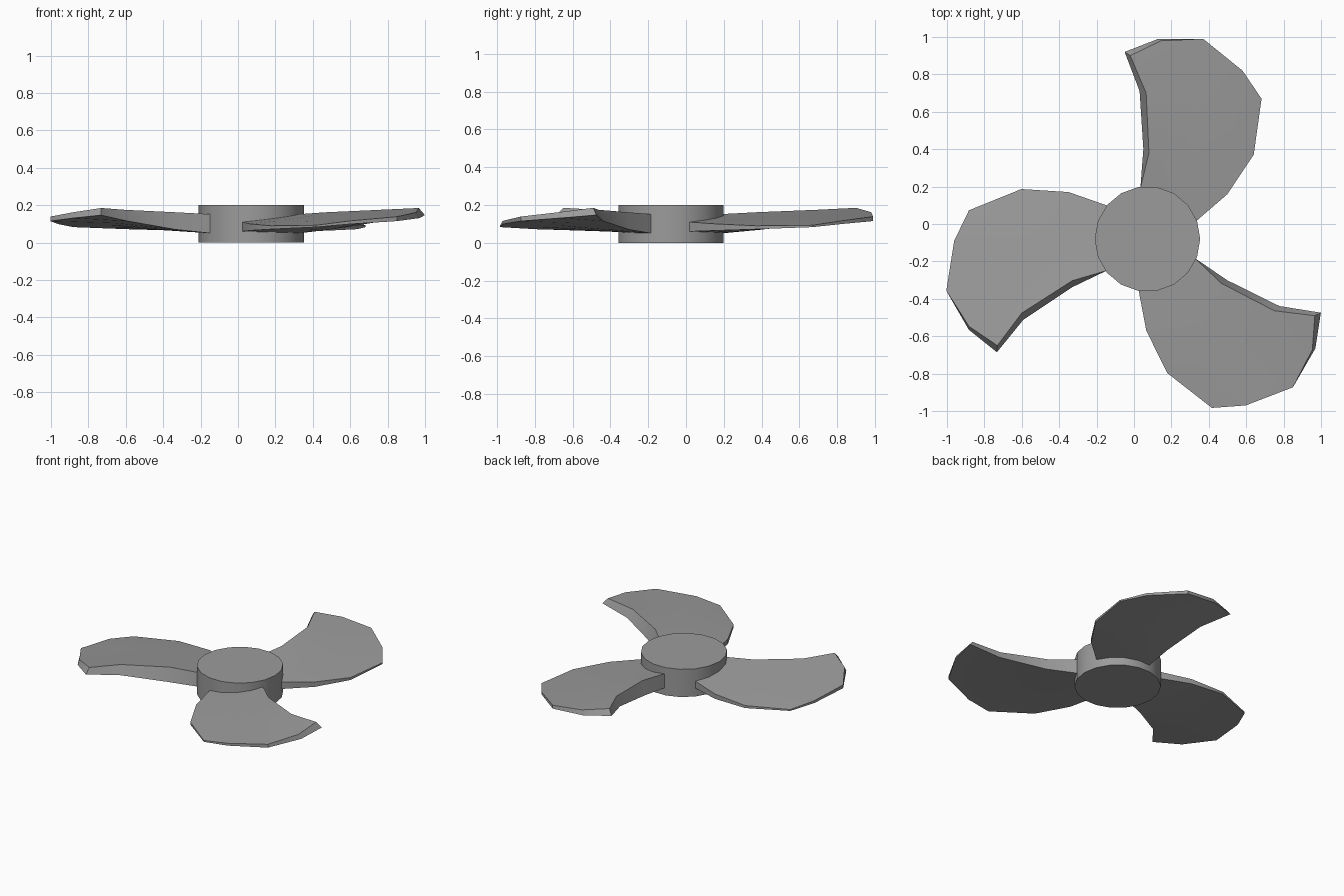
import bpy, bmesh, math
from mathutils import Vector, Matrix

cube = bpy.data.objects.get("Cube")
if cube:
    bpy.data.objects.remove(cube, do_unlink=True)

grey = bpy.data.materials.new("cast grey")
grey.use_nodes = True
colour = (0.33, 0.33, 0.33, 1)
grey.diffuse_color = colour
grey.node_tree.nodes["Principled BSDF"].inputs["Base Color"].default_value = colour

CENTRE = Vector((0.072, -0.08, 0))


def finish(bm, name, angle):
    """Turn a bmesh into a smooth object with sharp edges kept."""
    bmesh.ops.recalc_face_normals(bm, faces=bm.faces)
    mesh = bpy.data.meshes.new(name)
    bm.to_mesh(mesh)
    bm.free()
    mesh.materials.append(grey)
    obj = bpy.data.objects.new(name, mesh)
    bpy.context.collection.objects.link(obj)
    bpy.ops.object.select_all(action="DESELECT")
    obj.select_set(True)
    bpy.context.view_layer.objects.active = obj
    bpy.ops.object.shade_smooth_by_angle(angle=math.radians(angle))
    return obj


def arc(a, b, steps=4):
    """Points from a to b, swept around the hub axis."""
    pa, pb = math.atan2(a[1], a[0]), math.atan2(b[1], b[0])
    ra, rb = math.hypot(*a), math.hypot(*b)
    points = []
    for i in range(steps + 1):
        t = i / steps
        r, p = ra + (rb - ra) * t, pa + (pb - pa) * t
        points.append((r * math.cos(p), r * math.sin(p)))
    return points


# Blade plan around the hub axis: rows from root to tip, trailing to leading
TIP = [(-0.122, 1.0), (0.058, 1.07), (0.298, 1.07), (0.508, 0.90), (0.61, 0.75)]
ROWS = [arc((-0.038, 0.27), (0.26, 0.095)),
        arc((-0.022, 0.48), (0.428, 0.24)),
        arc((-0.042, 0.79), (0.568, 0.45)),
        TIP]
# Shift of the upper trailing edge, giving a sloped wall
INSET = [(0, 0), (0.03, -0.02), (0.035, -0.01), (0.03, -0.02)]
# Heights per row: trailing low, trailing high, leading low, leading high
HEIGHTS = [(0.05, 0.152, 0.06, 0.11), (0.07, 0.162, 0.065, 0.10),
           (0.115, 0.175, 0.072, 0.09), (0.147, 0.185, 0.083, 0.093)]


def make_blade(name, turn):
    bm = bmesh.new()
    low, high = [], []
    for row, inset, (tl, th, ll, lh) in zip(ROWS, INSET, HEIGHTS):
        last = len(row) - 1
        low.append([bm.verts.new((x, y, tl + (ll - tl) * i / last))
                    for i, (x, y) in enumerate(row)])
        high.append([])
        for i, (x, y) in enumerate(row):
            fade = max(0, 1 - i / 2)
            high[-1].append(bm.verts.new((x + inset[0] * fade, y + inset[1] * fade,
                                          th + (lh - th) * i / last)))
    # Upper and lower skins
    for grid in (low, high):
        for r0, r1 in zip(grid, grid[1:]):
            for i in range(len(r0) - 1):
                bm.faces.new((r0[i], r0[i + 1], r1[i + 1], r1[i]))
    # Walls around the rim
    def rim(grid):
        return (grid[0] + [r[-1] for r in grid[1:]] + grid[-1][-2::-1]
                + [r[0] for r in grid[-2:0:-1]])
    a, b = rim(low), rim(high)
    for i in range(len(a)):
        j = (i + 1) % len(a)
        bm.faces.new((a[i], a[j], b[j], b[i]))
    bm.transform(Matrix.Translation(CENTRE) @ Matrix.Rotation(turn, 4, "Z"))
    return finish(bm, name, 35)


# Hub
bm = bmesh.new()
bmesh.ops.create_cone(bm, cap_ends=True, segments=18, radius1=0.282, radius2=0.282, depth=0.2,
                      matrix=Matrix.Translation(CENTRE + Vector((0, 0, 0.1)))
                      @ Matrix.Rotation(math.pi / 2, 4, "Z"))
finish(bm, "hub", 40)

# Three equal blades
for k, name in enumerate(("back_blade", "right_blade", "left_blade")):
    make_blade(name, k * math.tau / 3)
